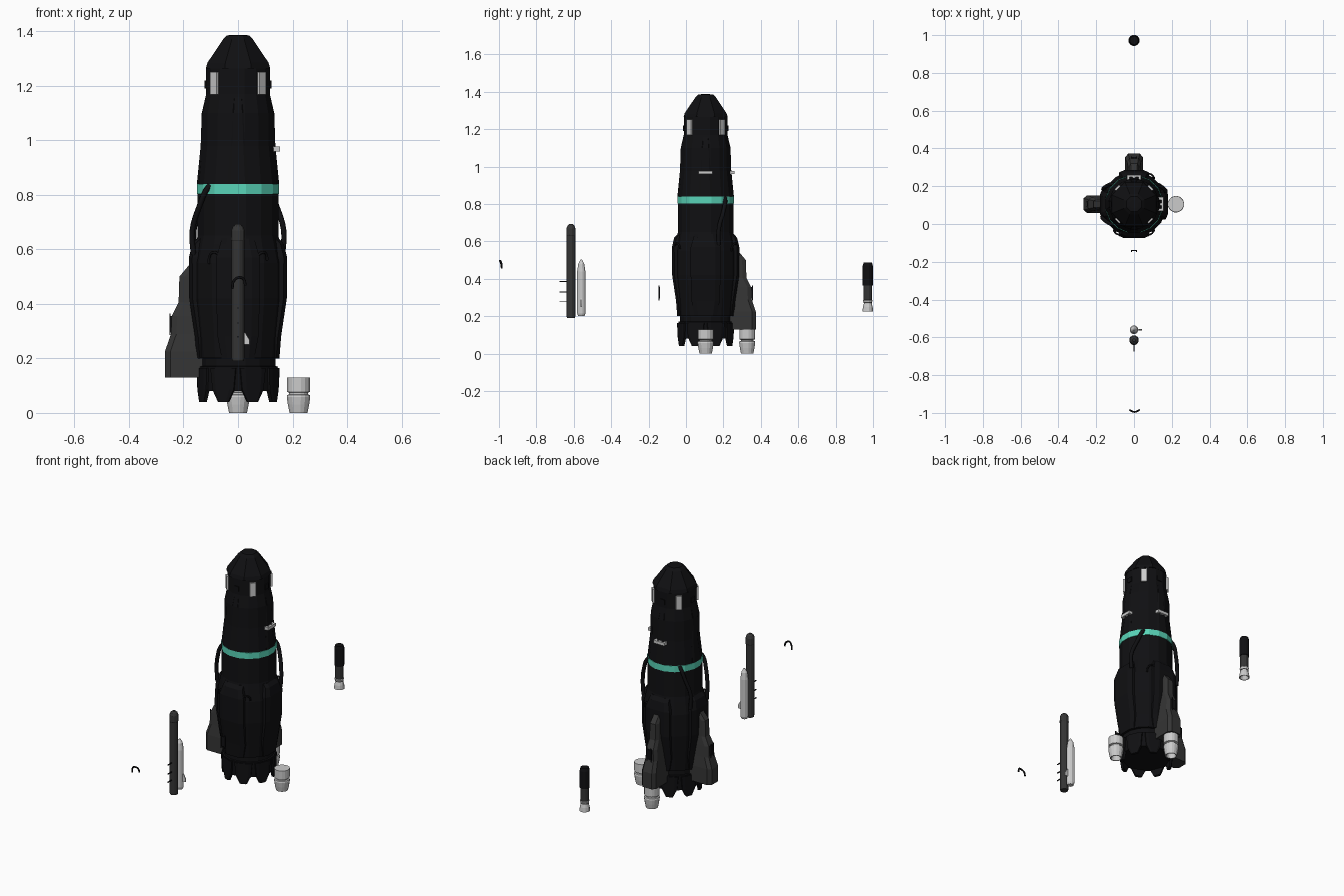
import bpy, bmesh, math
from mathutils import Matrix, Vector

if "Cube" in bpy.data.objects:
    bpy.data.objects.remove(bpy.data.objects["Cube"])

CY = 0.105  # y of the rocket axis


def material(name, rgb):
    m = bpy.data.materials.new(name)
    m.diffuse_color = (*rgb, 1)
    m.use_nodes = True
    m.node_tree.nodes["Principled BSDF"].inputs["Base Color"].default_value = m.diffuse_color
    return m


BLACK = material("black", (0.005, 0.005, 0.006))
DARK = material("dark_grey", (0.035, 0.035, 0.035))
TEAL = material("teal", (0.1, 0.66, 0.48))


def finish(bm, name, mat=None):
    bmesh.ops.recalc_face_normals(bm, faces=bm.faces)
    me = bpy.data.meshes.new(name)
    bm.to_mesh(me)
    bm.free()
    if mat:
        me.materials.append(mat)
    ob = bpy.data.objects.new(name, me)
    bpy.context.collection.objects.link(ob)
    return ob


def loft(bm, rings):
    """Skin a list of closed point rings and cap both ends."""
    vs = [[bm.verts.new(p) for p in r] for r in rings]
    n = len(vs[0])
    for a, b in zip(vs, vs[1:]):
        for i in range(n):
            j = (i + 1) % n
            bm.faces.new((a[i], a[j], b[j], b[i]))
    bm.faces.new(vs[0])
    bm.faces.new(vs[-1])


def lathe(name, profile, n, x, y, mat=None):
    """profile: (z, apothem) pairs; a flat side faces the front."""
    bm = bmesh.new()
    k = 1 / math.cos(math.pi / n)
    ang = [2 * math.pi * (i + 0.5) / n for i in range(n)]
    loft(bm, [[(x + k * r * math.cos(a), y + k * r * math.sin(a), z) for a in ang]
              for z, r in profile])
    return finish(bm, name, mat)


def radial(deg):
    """Local +x points outward from the rocket axis."""
    return Matrix.Translation((0, CY, 0)) @ Matrix.Rotation(math.radians(deg), 4, 'Z')


def rib(name, sections, deg, mat, ch=0.02):
    """Chamfered part running up the hull; sections: (z, inner, outer, half width)."""
    bm = bmesh.new()
    rings = []
    for z, a, b, w in sections:
        c = min(ch, (b - a) * 0.5)
        rings.append([(a, -w, z), (b - c, -w, z), (b, -w * 0.65, z),
                      (b, w * 0.65, z), (b - c, w, z), (a, w, z)])
    loft(bm, rings)
    bm.transform(radial(deg))
    return finish(bm, name, mat)


def boxes(name, items, mat=None, mtx=Matrix()):
    """items: (centre, size) pairs joined in one object."""
    bm = bmesh.new()
    for c, s in items:
        bmesh.ops.create_cube(bm, size=1, matrix=mtx @ Matrix.Translation(c)
                              @ Matrix.Diagonal((*s, 1)))
    return finish(bm, name, mat)


def pipe(name, pts, radius, mat):
    cu = bpy.data.curves.new(name, 'CURVE')
    cu.dimensions = '3D'
    cu.bevel_depth = radius
    cu.bevel_resolution = 1
    cu.resolution_u = 4
    cu.use_fill_caps = True
    sp = cu.splines.new('BEZIER')
    sp.bezier_points.add(len(pts) - 1)
    for b, p in zip(sp.bezier_points, pts):
        b.co = p
        b.handle_left_type = b.handle_right_type = 'AUTO'
    cu.materials.append(mat)
    ob = bpy.data.objects.new(name, cu)
    bpy.context.collection.objects.link(ob)
    bpy.ops.object.select_all(action='DESELECT')
    ob.select_set(True)
    bpy.context.view_layer.objects.active = ob
    bpy.ops.object.convert(target='MESH')


def hull_point(deg, r, z):
    return radial(deg) @ Vector((r, 0, z))


# Main hull and nose
lathe("hull", [(0.08, 0.12), (0.08, 0.142), (0.17, 0.146), (0.172, 0.138), (0.20, 0.138),
               (0.202, 0.148), (0.28, 0.155), (0.42, 0.17), (0.55, 0.17), (0.62, 0.155),
               (0.65, 0.148), (0.84, 0.148), (0.98, 0.133), (1.10, 0.131),
               (1.17, 0.117), (1.265, 0.117)], 16, 0, CY, BLACK)
lathe("nose_cone", [(1.264, 0.118), (1.285, 0.112), (1.37, 0.055), (1.385, 0.04),
                    (1.387, 0.022)], 8, 0, CY, BLACK)
lathe("teal_band", [(0.803, 0.151), (0.84, 0.151)], 16, 0, CY, TEAL)

# Hull panels, bulging on the four sides
for i in range(4):
    rib("hull_panel", [(0.2, 0.1, 0.152, 0.06), (0.28, 0.1, 0.158, 0.075), (0.42, 0.1, 0.179, 0.08),
                       (0.57, 0.1, 0.18, 0.08), (0.62, 0.1, 0.168, 0.065),
                       (0.64, 0.1, 0.15, 0.06)], 90 * i, BLACK, 0.012)
    rib("upper_strake", [(0.84, 0.1, 0.151, 0.04), (0.98, 0.1, 0.137, 0.03),
                         (1.1, 0.1, 0.133, 0.025), (1.16, 0.1, 0.119, 0.02)], 90 * i, BLACK, 0.006)

# Jagged skirt at the base
for i in range(8):
    rib("skirt_tooth", [(0.04, 0.132, 0.149, 0.02), (0.085, 0.13, 0.149, 0.042),
                        (0.165, 0.13, 0.15, 0.05)], 22.5 + 45 * i, BLACK, 0.005)

# Corner windows and dark hatches on the cabin
for i in range(4):
    boxes("window", [((0.12, 0, 1.21), (0.016, 0.034, 0.082))], None, radial(45 + 90 * i))
    boxes("hatch", [((0.118, 0, 1.205), (0.008, 0.03, 0.03))], BLACK, radial(90 * i))

# Comb-shaped brackets on the right and back
for deg in (0, 90):
    boxes("bracket", [((0.15, 0, 0.968), (0.01, 0.074, 0.018))]
          + [((0.138, y, 0.968), (0.026, 0.014, 0.018)) for y in (-0.03, 0, 0.03)],
          None, radial(deg))

# Fins on the left and back
for deg in (90, 180):
    rib("fin", [(0.13, 0.13, 0.268, 0.047), (0.225, 0.13, 0.268, 0.047), (0.29, 0.13, 0.246, 0.04),
                (0.355, 0.13, 0.243, 0.036), (0.405, 0.13, 0.218, 0.03),
                (0.50, 0.13, 0.215, 0.027), (0.56, 0.13, 0.165, 0.024)], deg, DARK)

# Vent plates: two on the fins, one floating in front
for deg in (90, 180, 270):
    boxes("fin_vent", [((0.246, 0, 0.325), (0.006, 0.034, 0.06)),
                       ((0.25, -0.013, 0.325), (0.004, 0.006, 0.08)),
                       ((0.25, 0.013, 0.325), (0.004, 0.006, 0.08))], BLACK, radial(deg))

# Thrusters on the right and back
for deg in (0, 90):
    p = hull_point(deg, 0.222, 0)
    lathe("thruster", [(0.03, 0.022), (0.0, 0.028), (0.0, 0.033), (0.03, 0.039), (0.058, 0.043),
                       (0.066, 0.041), (0.068, 0.034), (0.074, 0.034), (0.077, 0.042),
                       (0.13, 0.042)], 16, p.x, p.y)

# Curved feed pipes from the band down to the bulge
for deg, sweep in ((225, -22), (45, -22), (135, 18)):
    pipe("feed_pipe", [hull_point(deg, 0.145, 0.835), hull_point(deg + sweep * 0.15, 0.158, 0.815),
                       hull_point(deg + sweep * 0.5, 0.17, 0.76),
                       hull_point(deg + sweep, 0.182, 0.67),
                       hull_point(deg + sweep, 0.178, 0.58)], 0.011, BLACK)


# Small hooked pipes: three pairs on the hull and one floating in front
def hook(mtx):
    pipe("hook_pipe", [mtx @ Vector(p) for p in
                       ((0, -0.024, -0.022), (0.004, -0.019, 0.005), (0.01, 0, 0.019),
                        (0.004, 0.018, 0.012), (0, 0.024, -0.01))], 0.005, BLACK)


for deg in (240, 300, 60):
    hook(radial(deg) @ Matrix.Translation((0.172, 0, 0.57)))
hook(Matrix.Translation((0.003, -0.985, 0.478)) @ Matrix.Rotation(-math.pi / 2, 4, 'Z'))

# Floating dark tank with pins
lathe("side_tank", [(0.19, 0.022), (0.2, 0.023), (0.63, 0.023), (0.635, 0.025), (0.67, 0.024),
                    (0.685, 0.018), (0.693, 0.008)], 12, 0, -0.615, DARK)
boxes("tank_pins", [((0, -0.635, z), (0.005, 0.08, 0.005)) for z in (0.28, 0.33, 0.385)], BLACK)

# Floating light booster with a small fin
lathe("booster", [(0.2, 0.017), (0.215, 0.022), (0.44, 0.022), (0.48, 0.016), (0.502, 0.004)],
      12, 0, -0.56)
bm = bmesh.new()
loft(bm, [[(0.015, y, 0.25), (0.042, y, 0.25), (0.042, y, 0.268), (0.026, y, 0.295),
           (0.015, y, 0.295)] for y in (-0.563, -0.557)])
finish(bm, "booster_fin")

# Floating small engine behind
lathe("engine_cap", [(0.365, 0.027), (0.47, 0.027), (0.487, 0.022)], 12, 0, 0.972, BLACK)
lathe("engine_body", [(0.27, 0.023), (0.367, 0.023)], 12, 0, 0.972, DARK)
lathe("engine_nozzle", [(0.25, 0.015), (0.225, 0.025), (0.225, 0.029), (0.25, 0.026),
                        (0.268, 0.021), (0.285, 0.026), (0.29, 0.02)], 12, 0, 0.972)
